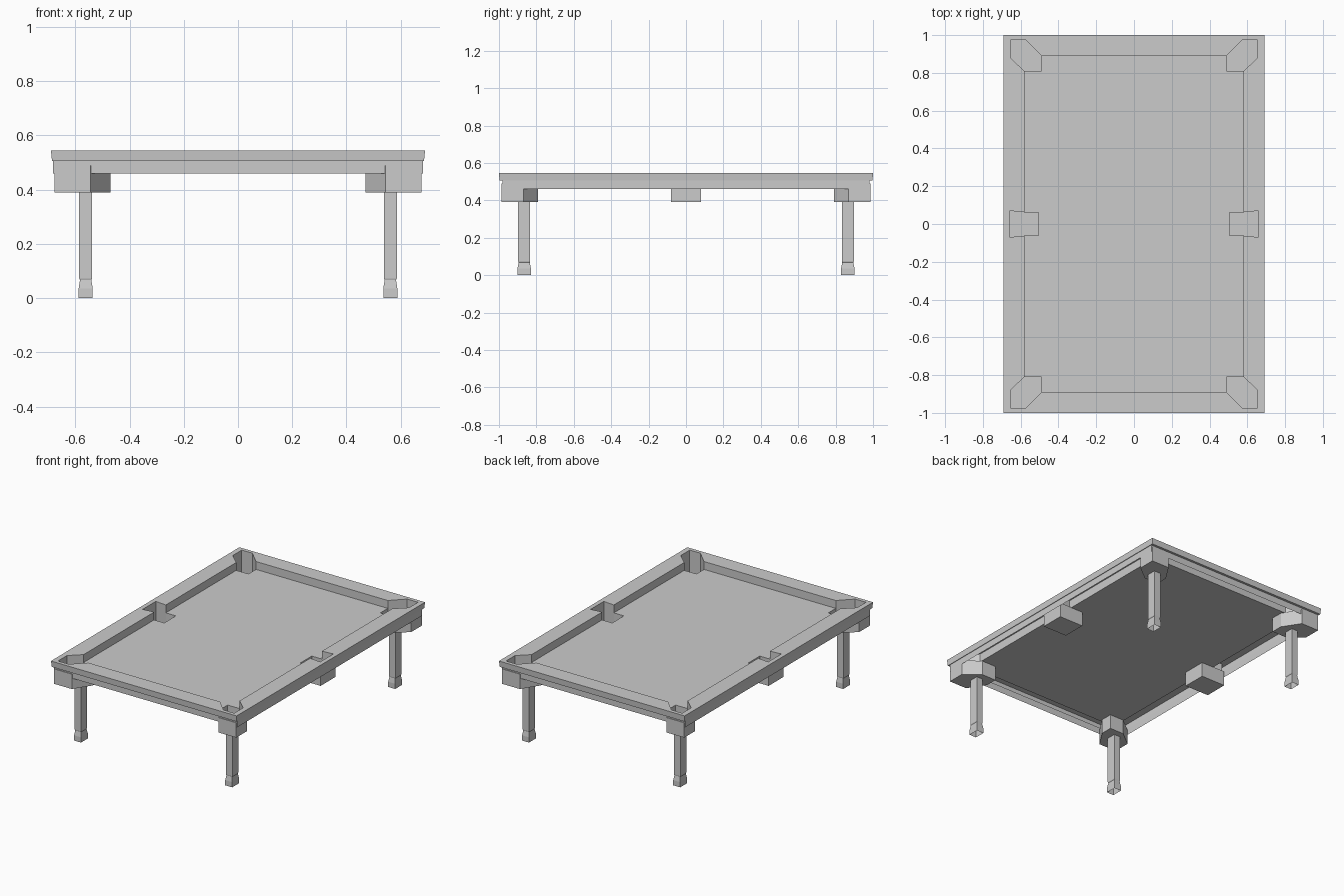
import bpy, bmesh

if "Cube" in bpy.data.objects:
    bpy.data.objects.remove(bpy.data.objects["Cube"])

TOP, BED = 0.545, 0.492


def finish(name, bm):
    bmesh.ops.recalc_face_normals(bm, faces=bm.faces)
    me = bpy.data.meshes.new(name)
    bm.to_mesh(me)
    bm.free()
    ob = bpy.data.objects.new(name, me)
    bpy.context.collection.objects.link(ob)
    return ob


def ring(bm, pts, z):
    return [bm.verts.new((x, y, z)) for x, y in pts]


def bridge(bm, a, b):
    n = len(a)
    for i in range(n):
        j = (i + 1) % n
        bm.faces.new((a[i], a[j], b[j], b[i]))


def rect(hx, hy, cx=0, cy=0):
    return [(cx + hx, cy + hy), (cx - hx, cy + hy), (cx - hx, cy - hy), (cx + hx, cy - hy)]


def four_way(q):
    """Mirror a quadrant outline into a full counter-clockwise loop."""
    r = q[::-1]
    return (q + [(-x, y) for x, y in r] + [(-x, -y) for x, y in q] + [(x, -y) for x, y in r])


def stack(name, rings, caps=True):
    """Loft through (outline, z) rings, closed at both ends if capped."""
    bm = bmesh.new()
    loops = [ring(bm, p, z) for p, z in rings]
    for a, b in zip(loops, loops[1:]):
        bridge(bm, a, b)
    if caps:
        bm.faces.new(loops[0])
        bm.faces.new(loops[-1])
    return finish(name, bm)


# Rail frame: hollow underneath, top cut around the six pockets
rail_q = [(.66, .07), (.58, .062), (.58, .81), (.655, .88), (.655, .975), (.575, .975), (.49, .89)]
bm = bmesh.new()
outer = ring(bm, rect(.69, 1.0), TOP)
inner = ring(bm, four_way(rail_q), TOP)
edges = []
for loop in (outer, inner):
    edges += [bm.edges.new((loop[i - 1], loop[i])) for i in range(len(loop))]
bmesh.ops.triangle_fill(bm, edges=edges, use_beauty=True)
bridge(bm, inner, ring(bm, four_way(rail_q), BED - .003))
prev = outer
for hx, hy, z in ((.686, .997, .505), (.682, .981, .505), (.682, .981, .46)):
    cur = ring(bm, rect(hx, hy), z)
    bridge(bm, prev, cur)
    prev = cur
finish("rail_frame", bm)

# Playing bed, notched at the pockets
bed = four_way([(.505, .062), (.58, .062), (.58, .81), (.49, .81), (.49, .89)])
stack("playing_bed", [(bed, BED - .004), (bed, BED)])


# Pocket boxes: outer shell, open cavity and floor
def pocket(name, out, cav):
    bm = bmesh.new()
    loops = [ring(bm, out, .39), ring(bm, out, BED - .002),
             ring(bm, cav, BED - .002), ring(bm, cav, .395)]
    for a, b in zip(loops, loops[1:]):
        bridge(bm, a, b)
    bm.faces.new(loops[0])
    bm.faces.new(loops[-1])
    finish(name, bm)


corner_out = [(.677, .986), (.545, .986), (.47, .87), (.47, .79), (.575, .79), (.677, .87)]
corner_cav = [(.655, .975), (.575, .975), (.49, .89), (.49, .81), (.58, .81), (.655, .88)]
side_out = [(.67, .08), (.58, .08), (.49, .08), (.49, -.08), (.58, -.08), (.67, -.08)]
side_cav = [(.66, .07), (.58, .062), (.505, .062), (.505, -.062), (.58, -.062), (.66, -.07)]

for sx, xn in ((1, "right"), (-1, "left")):
    pocket(f"side_pocket_{xn}", [(sx * x, y) for x, y in side_out], [(sx * x, y) for x, y in side_cav])
    for sy, yn in ((-1, "front"), (1, "back")):
        pocket(f"corner_pocket_{yn}_{xn}",
               [(sx * x, sy * y) for x, y in corner_out],
               [(sx * x, sy * y) for x, y in corner_cav])
        # Square leg with a flared foot, open at the bottom
        cx, cy = sx * .562, sy * .865
        stack(f"leg_{yn}_{xn}", [(rect(hx, hy, cx, cy), z) for hx, hy, z in (
            (.026, .036, 0), (.026, .036, .035), (.021, .030, .067), (.024, .032, .073), (.024, .032, .39))],
            caps=False)
